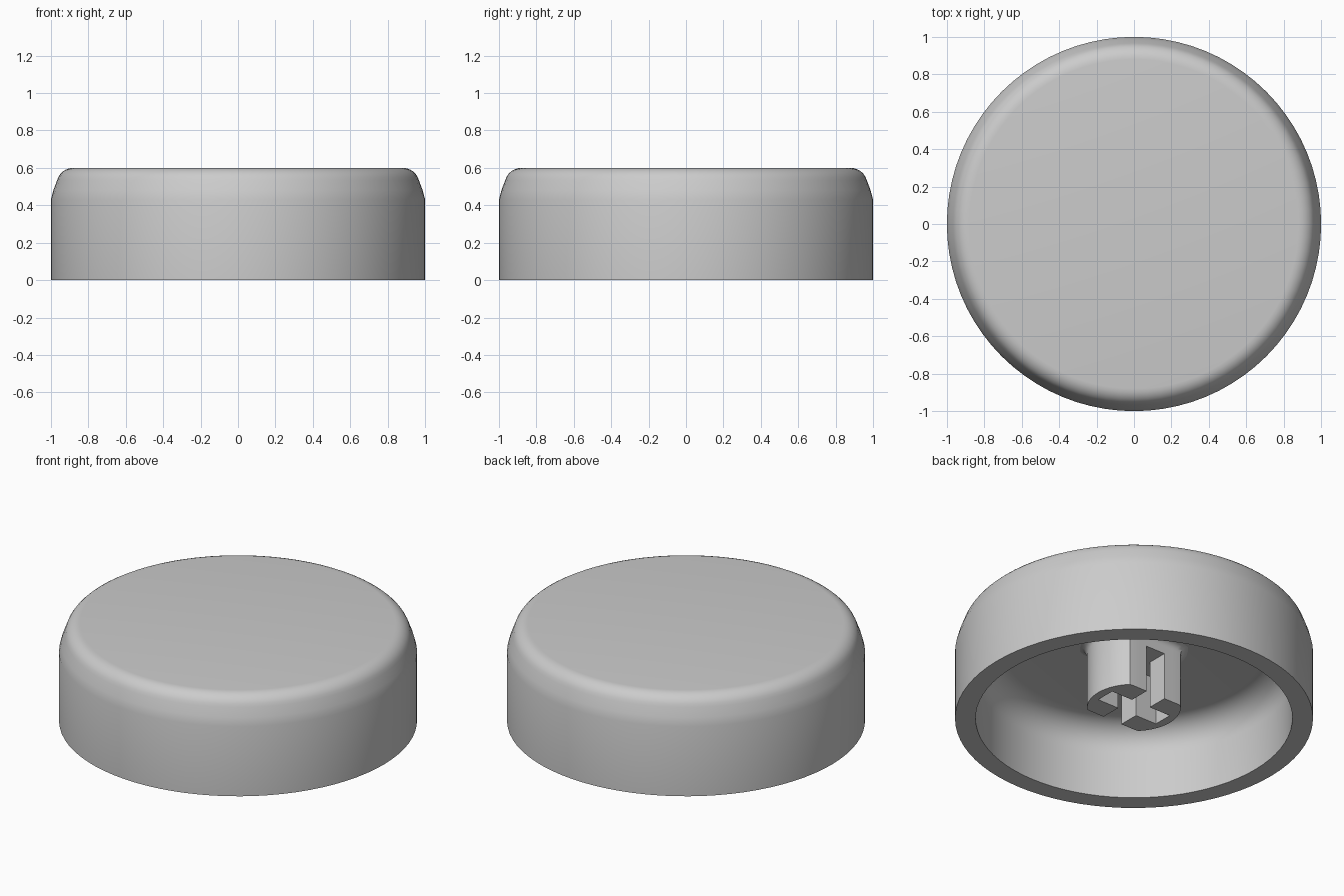
import bpy, bmesh, math
from mathutils import Matrix

if "Cube" in bpy.data.objects:
    bpy.data.objects.remove(bpy.data.objects["Cube"])

GREY = (0.6, 0.6, 0.6, 1)
plastic = bpy.data.materials.new("grey plastic")
plastic.use_nodes = True
plastic.diffuse_color = GREY
plastic.node_tree.nodes["Principled BSDF"].inputs["Base Color"].default_value = GREY


def add_object(name, bm):
    bmesh.ops.recalc_face_normals(bm, faces=bm.faces)
    mesh = bpy.data.meshes.new(name)
    bm.to_mesh(mesh)
    bm.free()
    obj = bpy.data.objects.new(name, mesh)
    bpy.context.collection.objects.link(obj)
    mesh.materials.append(plastic)
    return obj


def lathe(profile, steps):
    """Revolve an (r, z) profile about z; it starts and ends on the axis."""
    bm = bmesh.new()
    verts = [bm.verts.new((r, 0, z)) for r, z in profile]
    edges = [bm.edges.new(pair) for pair in zip(verts, verts[1:])]
    bmesh.ops.spin(bm, geom=verts + edges, cent=(0, 0, 0), axis=(0, 0, 1),
                   angle=math.tau, steps=steps, use_duplicate=False)
    bmesh.ops.remove_doubles(bm, verts=bm.verts, dist=0.0005)
    return bm


def arc(cr, cz, radius, start, end, count=6):
    """Points of a fillet, angles in degrees."""
    angles = [math.radians(start + (end - start) * i / count) for i in range(count + 1)]
    return [(cr + radius * math.cos(a), cz + radius * math.sin(a)) for a in angles]


def smooth(obj, angle):
    bpy.ops.object.select_all(action='DESELECT')
    obj.select_set(True)
    bpy.context.view_layer.objects.active = obj
    bpy.ops.object.shade_smooth_by_angle(angle=math.radians(angle))


# Hollow round cap: outer wall, bulged shoulder, rounded top edge, inner shell
CEILING = 0.445
outer = [(1, 0), (1, 0.43), (0.987, 0.48)] + arc(0.88, 0.51, 0.09, 15, 90)
inner = arc(0.725, CEILING - 0.16, 0.16, 90, 0, 8) + [(0.885, 0)]
cap = add_object("cap_shell", lathe([(0, CEILING)] + inner + outer + [(0, 0.6)], 80))
smooth(cap, 30)

# Stem: a post with flattened front and back that flares into the ceiling
R, FLAT, FLARE = 0.262, 0.187, 0.04
flare = arc(R + FLARE, CEILING - FLARE, FLARE, 180, 90, 4)
bm = lathe([(0, 0.07), (R, 0.07)] + flare + [(R + FLARE, 0.52), (0, 0.52)], 40)
for v in bm.verts:
    limit = FLAT + max(0, v.co.xy.length - R)
    v.co.y = max(-limit, min(limit, v.co.y))
bmesh.ops.remove_doubles(bm, verts=bm.verts, dist=0.0005)
stem = add_object("stem", bm)

# Cross slot: the long arm is open at both ends, the other stays inside the post
for name, width, depth in (("open_slot", 0.13, 0.8), ("closed_slot", 0.42, 0.12)):
    bm = bmesh.new()
    bmesh.ops.create_cube(bm, size=1, matrix=Matrix.Translation((0, 0, 0.18))
                          @ Matrix.Diagonal((width, depth, 0.36, 1)))
    cutter = add_object(name, bm)
    cut = stem.modifiers.new(name, 'BOOLEAN')
    cut.operation, cut.solver, cut.object = 'DIFFERENCE', 'EXACT', cutter
    bpy.ops.object.select_all(action='DESELECT')
    bpy.context.view_layer.objects.active = stem
    stem.select_set(True)
    bpy.ops.object.modifier_apply(modifier=name)
    bpy.data.objects.remove(cutter)
smooth(stem, 35)
